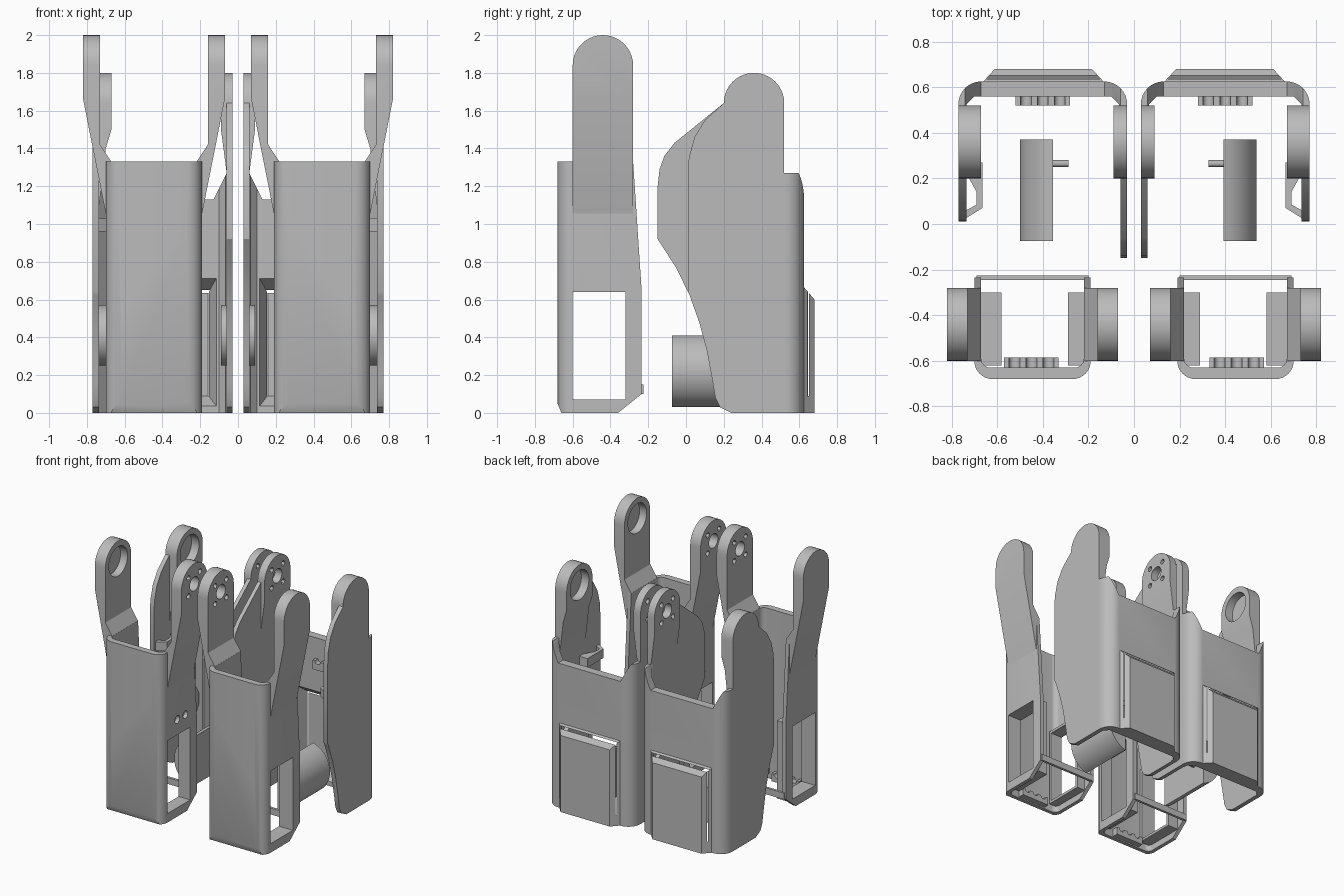
import bpy, bmesh, math
from mathutils import Vector

if "Cube" in bpy.data.objects:
    bpy.data.objects.remove(bpy.data.objects["Cube"])

grey = bpy.data.materials.new("plain grey")
grey.diffuse_color = (0.5, 0.5, 0.5, 1)
grey.use_nodes = True
grey.node_tree.nodes["Principled BSDF"].inputs["Base Color"].default_value = grey.diffuse_color


def from_bmesh(name, bm):
    bmesh.ops.recalc_face_normals(bm, faces=bm.faces)
    me = bpy.data.meshes.new(name)
    bm.to_mesh(me)
    bm.free()
    me.materials.append(grey)
    ob = bpy.data.objects.new(name, me)
    bpy.context.collection.objects.link(ob)
    return ob


def prism(name, pts, axis, a, b):
    """Extrude a flat outline along an axis from a to b."""
    place = {'x': lambda p, d: (d, p[0], p[1]),
             'y': lambda p, d: (p[0], d, p[1]),
             'z': lambda p, d: (p[0], p[1], d)}[axis]
    bm = bmesh.new()
    lo = [bm.verts.new(place(p, a)) for p in pts]
    hi = [bm.verts.new(place(p, b)) for p in pts]
    bm.faces.new(lo)
    bm.faces.new(hi)
    n = len(pts)
    for i in range(n):
        j = (i + 1) % n
        bm.faces.new((lo[i], lo[j], hi[j], hi[i]))
    return from_bmesh(name, bm)


def box(name, x0, x1, y0, y1, z0, z1):
    return prism(name, [(x0, y0), (x1, y0), (x1, y1), (x0, y1)], 'z', z0, z1)


def arc(cx, cy, r, a0, a1, n=12):
    return [(cx + r * math.cos(math.radians(a0 + (a1 - a0) * i / n)),
             cy + r * math.sin(math.radians(a0 + (a1 - a0) * i / n))) for i in range(n + 1)]


def disc(name, cy, cz, r, x0, x1, n=32):
    return prism(name, arc(cy, cz, r, 0, 360 - 360 / n, n - 1), 'x', x0, x1)


def frustum(name, r0, y0, r1, y1):
    """Block between two (x0, x1, z0, z1) rectangles at different depths."""
    bm = bmesh.new()
    rings = [[bm.verts.new((x, y, z)) for x, z in ((r[0], r[2]), (r[1], r[2]), (r[1], r[3]), (r[0], r[3]))]
             for r, y in ((r0, y0), (r1, y1))]
    for ring in rings:
        bm.faces.new(ring)
    for i in range(4):
        j = (i + 1) % 4
        bm.faces.new((rings[0][i], rings[0][j], rings[1][j], rings[1][i]))
    return from_bmesh(name, bm)


def combine(ob, op, *tools):
    for t in tools:
        m = ob.modifiers.new("b", 'BOOLEAN')
        m.operation, m.object, m.solver = op, t, 'EXACT'
        bpy.context.view_layer.update()
        me = bpy.data.meshes.new_from_object(ob.evaluated_get(bpy.context.evaluated_depsgraph_get()))
        ob.modifiers.clear()
        ob.data = me
        bpy.data.objects.remove(t)
    return ob


def stadium(cy, cz, r, z0):
    return [(cy - r, z0), (cy + r, z0)] + arc(cy, cz, r, 0, 180, 20)


def arm(name, outline, cy, cz, r, z0):
    """Tapered arm with a rounded top."""
    ob = prism(name, outline, 'y', cy - r - 0.1, cy + r + 0.1)
    return combine(ob, 'INTERSECT', prism("cut", stadium(cy, cz, r, z0), 'x', -0.2, 1.2))


def horn_holes(ob, cy, cz, x0, x1):
    tools = [disc("cut", cy, cz, 0.055, x0, x1)]
    for k in range(4):
        a = math.radians(45 + 90 * k)
        tools.append(disc("cut", cy + 0.1 * math.cos(a), cz + 0.1 * math.sin(a), 0.02, x0, x1, 12))
    return combine(ob, 'DIFFERENCE', *tools)


def lug(name, cx, y0, y1, z0, z1, w):
    """Strip with three half-round notches in its top edge."""
    top = []
    for dx in (w * 0.62, 0, -w * 0.62):
        top += arc(cx + dx, z1, w * 0.2, 0, -180, 8)
    return prism(name, [(cx - w, z0), (cx + w, z0), (cx + w, z1)] + top + [(cx - w, z1)], 'y', y0, y1)


parts = []

# ---- front bracket: U-shaped body, trimmed to its side profile ----
X0, X1, C = 0.19, 0.70, 0.445
plan = ([(X0, -0.2)] + arc(X0 + .08, -0.60, 0.08, 180, 270, 8) + arc(X1 - .08, -0.60, 0.08, 270, 360, 8)
        + [(X1, -0.2), (X1 - .03, -0.2)] + arc(X1 - .07, -0.59, 0.04, 0, -90, 6)
        + arc(X0 + .07, -0.59, 0.04, 270, 180, 6) + [(X0 + .03, -0.2)])
body = prism("front_body", plan, 'z', 0, 1.33)
side = [(-0.66, 0), (-0.36, 0), (-0.235, 0.1), (-0.235, 0.65), (-0.28, 1.33), (-0.68, 1.33), (-0.68, 0.05)]
combine(body, 'INTERSECT', prism("cut", side, 'x', 0, 1))
# window tunnels through both side walls
combine(body, 'UNION', box("t", 0.58, 0.69, -0.62, -0.30, 0.05, 0.66),
        box("t", 0.20, 0.29, -0.62, -0.30, 0.05, 0.66))
combine(body, 'DIFFERENCE', box("cut", 0, 1, -0.60, -0.32, 0.07, 0.64),
        disc("cut", -0.48, 0.76, 0.03, 0.1, 0.3, 16), disc("cut", -0.38, 0.76, 0.03, 0.1, 0.3, 16))
parts.append(body)
parts.append(box("front_cross_bar", X0 + .01, X1 - .01, -0.245, -0.225, 0.10, 0.15))
parts.append(lug("front_lug", 0.45, -0.64, -0.585, 0.01, 0.07, 0.12))

for s, name in ((1, "front_outer_arm"), (-1, "front_inner_arm")):
    prof = [(.375, 2.01), (.375, 1.66), (.254, 1.05), (.226, 1.15), (.226, 1.33), (.285, 1.42), (.285, 2.01)]
    a = arm(name, [(C + s * u, z) for u, z in prof], -0.44, 1.84, 0.16, 1.0)
    if s > 0:
        combine(a, 'DIFFERENCE', disc("cut", -0.44, 1.84, 0.115, 0.6, 0.79))
    else:
        horn_holes(a, -0.44, 1.84, 0, 0.3)
    parts.append(a)

# ---- rear bracket: back wall with round corners and a dipped top edge ----
plan = ([(0.77, 0.5)] + arc(0.67, 0.525, 0.1, 0, 90, 8) + arc(0.13, 0.525, 0.1, 90, 180, 8)
        + [(0.03, 0.5), (0.065, 0.5), (0.065, 0.525), (0.10, 0.56), (0.70, 0.56), (0.735, 0.525), (0.735, 0.5)])
back = prism("rear_back_wall", plan, 'z', 0, 1.27)
combine(back, 'DIFFERENCE',
        prism("cut", [(0.06, 1.3), (0.06, 1.27), (0.13, 1.13), (0.67, 1.13), (0.74, 1.27), (0.74, 1.3)],
              'y', 0.4, 0.8))
# hollow bump on the back
combine(back, 'UNION', frustum("t", (0.13, 0.665, 0, 0.67), 0.62, (0.185, 0.61, 0, 0.60), 0.68))
combine(back, 'DIFFERENCE', frustum("cut", (0.11, 0.69, 0.03, 0.72), 0.55, (0.155, 0.64, 0.09, 0.64), 0.65))
parts.append(back)
parts.append(lug("rear_lug", 0.40, 0.52, 0.565, 0.90, 0.97, 0.12))

# side walls with a curved front edge
top = [(0.52, 1.27)] + arc(0.36, 1.64, 0.16, 0, 180, 20)
low = [(0.02, 0.62), (0.07, 0.48), (0.11, 0.33), (0.14, 0.17), (0.155, 0.08), (0.18, 0.03), (0.24, 0), (0.52, 0)]
inner = top + [(-0.06, 1.43), (-0.115, 1.36), (-0.14, 1.29), (-0.15, 1.2), (-0.15, 0.92), (-0.05, 0.765)] + low
outer = top + [(0.10, 1.55), (0.045, 1.46), (0.015, 1.35), (0.01, 1.25), (0.01, 0.64)] + low
w_in = horn_holes(prism("rear_inner_wall", inner, 'x', 0.03, 0.06), 0.36, 1.64, 0, 0.2)
w_out = prism("rear_outer_wall", outer, 'x', 0.735, 0.77)
parts += [w_in, w_out]

# thick arm ends
a = arm("rear_inner_arm", [(.05, 1.81), (.09, 1.81), (.09, 1.5), (.06, 1.27), (.05, 1.27)], 0.36, 1.64, 0.16, 1.2)
parts.append(horn_holes(a, 0.36, 1.64, 0, 0.2))
a = arm("rear_outer_arm", [(.75, 1.81), (.67, 1.81), (.67, 1.5), (.70, 1.4), (.735, 1.1), (.75, 1.1)],
        0.36, 1.64, 0.16, 1.0)
parts.append(combine(a, 'DIFFERENCE', disc("cut", 0.36, 1.64, 0.115, 0.6, 0.737)))

# round bosses and the cable clip inside the walls
parts.append(disc("inner_boss", 0.36, 0.41, 0.16, 0.055, 0.09))
parts.append(disc("outer_boss", 0.36, 0.41, 0.16, 0.70, 0.74))
clip = [(0.745, 0.02), (0.665, 0.07), (0.665, 0.27), (0.745, 0.27), (0.745, 0.24),
        (0.69, 0.14), (0.69, 0.085), (0.745, 0.055)]
parts.append(prism("cable_clip", clip, 'z', 0.96, 1.03))

# ---- mirror all bracket parts to the other side ----
for ob in list(parts):
    bm = bmesh.new()
    bm.from_mesh(ob.data)
    for v in bm.verts:
        v.co.x = -v.co.x
    bmesh.ops.reverse_faces(bm, faces=bm.faces)
    me = bpy.data.meshes.new(ob.name + "_left")
    bm.to_mesh(me)
    bm.free()
    me.materials.clear()
    me.materials.append(grey)
    twin = bpy.data.objects.new(ob.name + "_left", me)
    bpy.context.collection.objects.link(twin)
    parts.append(twin)

# ---- loose half-round housings with a small peg ----
for s, flat, side_name in ((1, 0.393, "right"), (-1, -0.355, "left")):
    seg = [(flat + s * (x - 0.052), z) for x, z in arc(0, 0.22, 0.197, -74.7, 74.7, 28)]
    parts.append(prism("housing_" + side_name, seg, 'y', -0.075, 0.37))
    parts.append(disc("housing_peg_" + side_name, 0.265, 0.22, 0.015, flat + s * 0.01, flat - s * 0.067, 12))

# smooth rounded surfaces, keep hard edges
for ob in bpy.context.scene.objects:
    ob.select_set(ob in parts)
bpy.context.view_layer.objects.active = parts[0]
bpy.ops.object.shade_smooth_by_angle(angle=math.radians(30))
